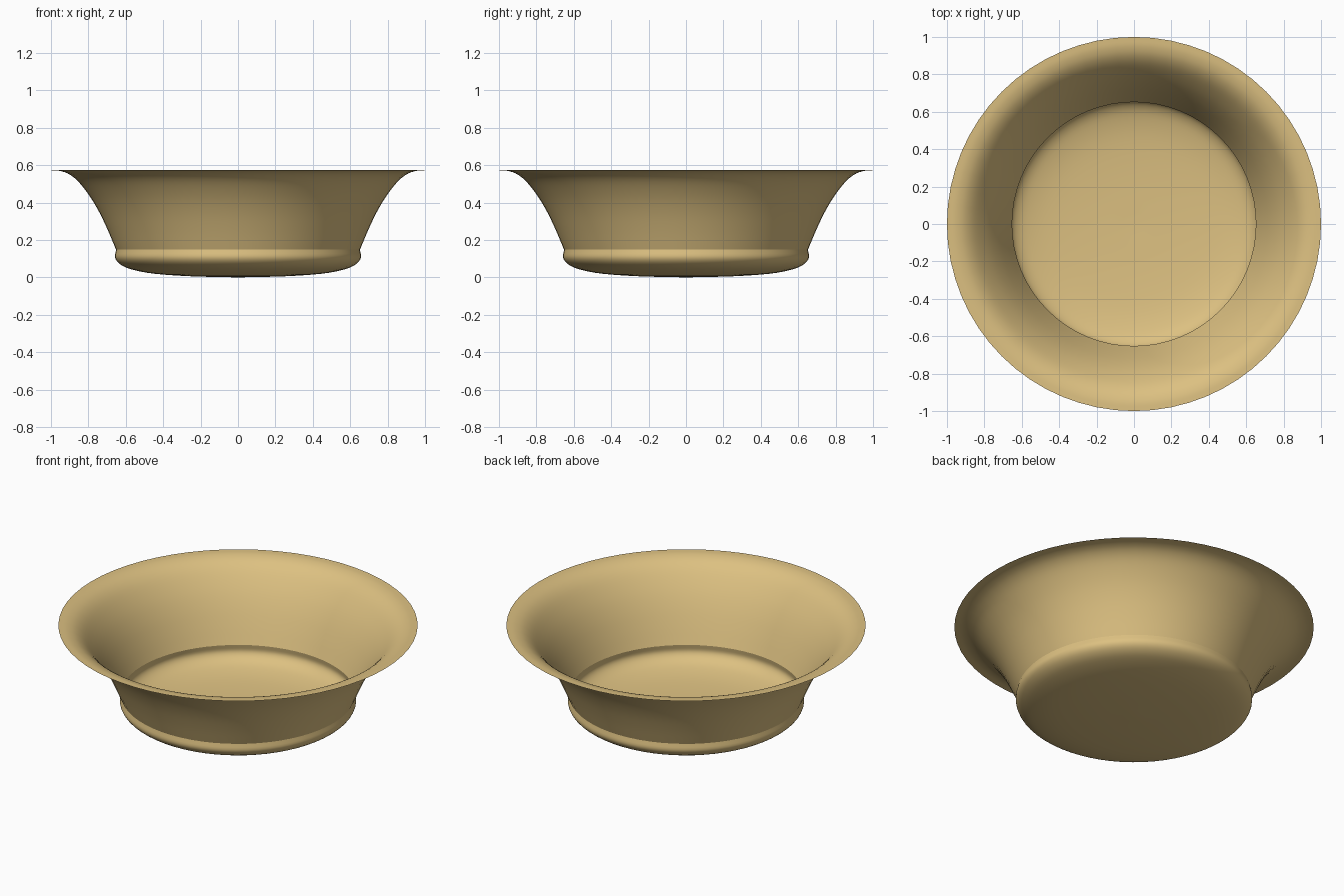
import bpy
import bmesh
import math
from mathutils import Vector

cube = bpy.data.objects.get("Cube")
if cube:
    bpy.data.objects.remove(cube, do_unlink=True)

SEGMENTS = 64


def material(name, colour):
    mat = bpy.data.materials.new(name)
    mat.use_nodes = True
    mat.diffuse_color = colour
    mat.node_tree.nodes["Principled BSDF"].inputs["Base Color"].default_value = colour
    return mat


def smooth_path(points, steps=4):
    """Catmull-Rom curve through radius/height points."""
    pts = [Vector(p) for p in points]
    pts = [2 * pts[0] - pts[1]] + pts + [2 * pts[-1] - pts[-2]]
    path = []
    for a, b, c, d in zip(pts, pts[1:], pts[2:], pts[3:]):
        for i in range(steps):
            t = i / steps
            path.append(0.5 * (2 * b + (c - a) * t + (2 * a - 5 * b + 4 * c - d) * t**2
                               + (3 * b - a - 3 * c + d) * t**3))
    return path + [pts[-2]]


def lathe(name, path, mat):
    bm = bmesh.new()
    verts = [bm.verts.new((p.x, 0, p.y)) for p in path]
    edges = [bm.edges.new(pair) for pair in zip(verts, verts[1:])]
    bmesh.ops.spin(bm, geom=verts + edges, axis=(0, 0, 1), cent=(0, 0, 0),
                   angle=math.tau, steps=SEGMENTS, use_merge=True)
    bmesh.ops.remove_doubles(bm, verts=bm.verts, dist=0.0005)
    bmesh.ops.recalc_face_normals(bm, faces=bm.faces)
    mesh = bpy.data.meshes.new(name)
    bm.to_mesh(mesh)
    bm.free()
    mesh.materials.append(mat)
    obj = bpy.data.objects.new(name, mesh)
    bpy.context.collection.objects.link(obj)
    bpy.ops.object.select_all(action="DESELECT")
    obj.select_set(True)
    bpy.context.view_layer.objects.active = obj
    bpy.ops.object.shade_smooth_by_angle(angle=math.radians(30))
    return obj


# Shallow domed base with a rounded bulge up to the neck crease
base = smooth_path([(0, 0), (0.25, 0.006), (0.45, 0.02), (0.57, 0.043),
                    (0.63, 0.07), (0.657, 0.105), (0.652, 0.148)])
# Flaring wall that curls out to a flat rim
wall = smooth_path([(0.652, 0.148), (0.695, 0.25), (0.74, 0.345), (0.79, 0.43),
                    (0.85, 0.508), (0.9, 0.55), (0.95, 0.569), (1, 0.573)])

lathe("bowl", base + wall[1:], material("warm tan", (0.72, 0.53, 0.22, 1)))
